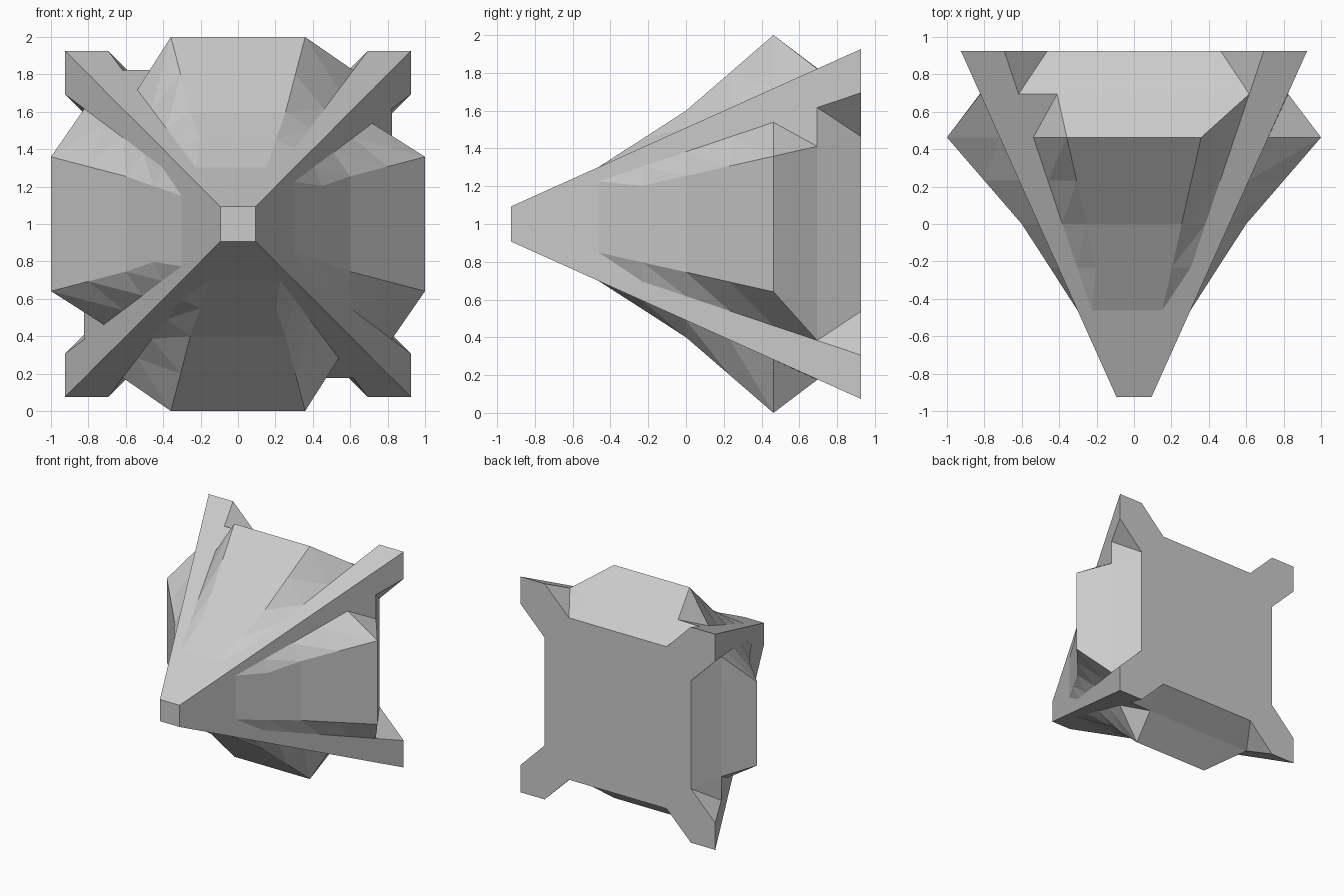
import bpy, bmesh, math
from mathutils import Matrix

if "Cube" in bpy.data.objects:
    bpy.data.objects.remove(bpy.data.objects["Cube"])

U = 0.2315                        # spacing of the length stations
ROWS = range(-4, 5)
COLS = (-4, -3, -2, 2, 3, 4)      # positions across one side
# height of the raised centre panel at each station
PANEL = dict(zip(ROWS, (0.093, 0.197, 0.301, 0.45, 0.60, 0.80, 1.0, 0.825, 0.695)))


def scale(row):
    # linear taper from small nose to wide back
    return 0.0233 + (U - 0.0233) * (row + 4) / 8


def point(col, row):
    k = scale(row)
    height = PANEL[row] if abs(col) == 2 else 4 * k
    return (col * k, row * U, height)


bm = bmesh.new()

# four identical sides turned around the long axis
for turn in range(4):
    rot = Matrix.Rotation(math.pi / 2 * turn, 3, 'Y')
    grid = {(c, r): bm.verts.new(rot @ bm.verts.new(point(c, r)).co)
            for c in COLS for r in ROWS}
    for r in ROWS[:-1]:
        for a, b in zip(COLS, COLS[1:]):
            p, q = grid[a, r], grid[b, r]
            s, t = grid[b, r + 1], grid[a, r + 1]
            if abs(a + b) == 5:
                # twisted webs beside the arms are split into triangles
                if r == 3:
                    first = a > 0
                else:
                    first = False
                if first:
                    tris = ((p, q, t), (q, s, t))
                else:
                    tris = ((p, q, s), (p, s, t))
                for tri in tris:
                    bm.faces.new(tri)
            else:
                bm.faces.new((p, q, s, t))

bmesh.ops.delete(bm, geom=[v for v in bm.verts if not v.link_faces], context='VERTS')
bmesh.ops.remove_doubles(bm, verts=bm.verts, dist=0.0005)

# close the nose and the back
rim = [e for e in bm.edges if e.is_boundary]
bmesh.ops.holes_fill(bm, edges=rim, sides=0)
bmesh.ops.recalc_face_normals(bm, faces=bm.faces)
bmesh.ops.translate(bm, verts=bm.verts, vec=(0, 0, 1))

mesh = bpy.data.meshes.new("winged_cone")
bm.to_mesh(mesh)
bm.free()
bpy.context.collection.objects.link(bpy.data.objects.new("winged_cone", mesh))
